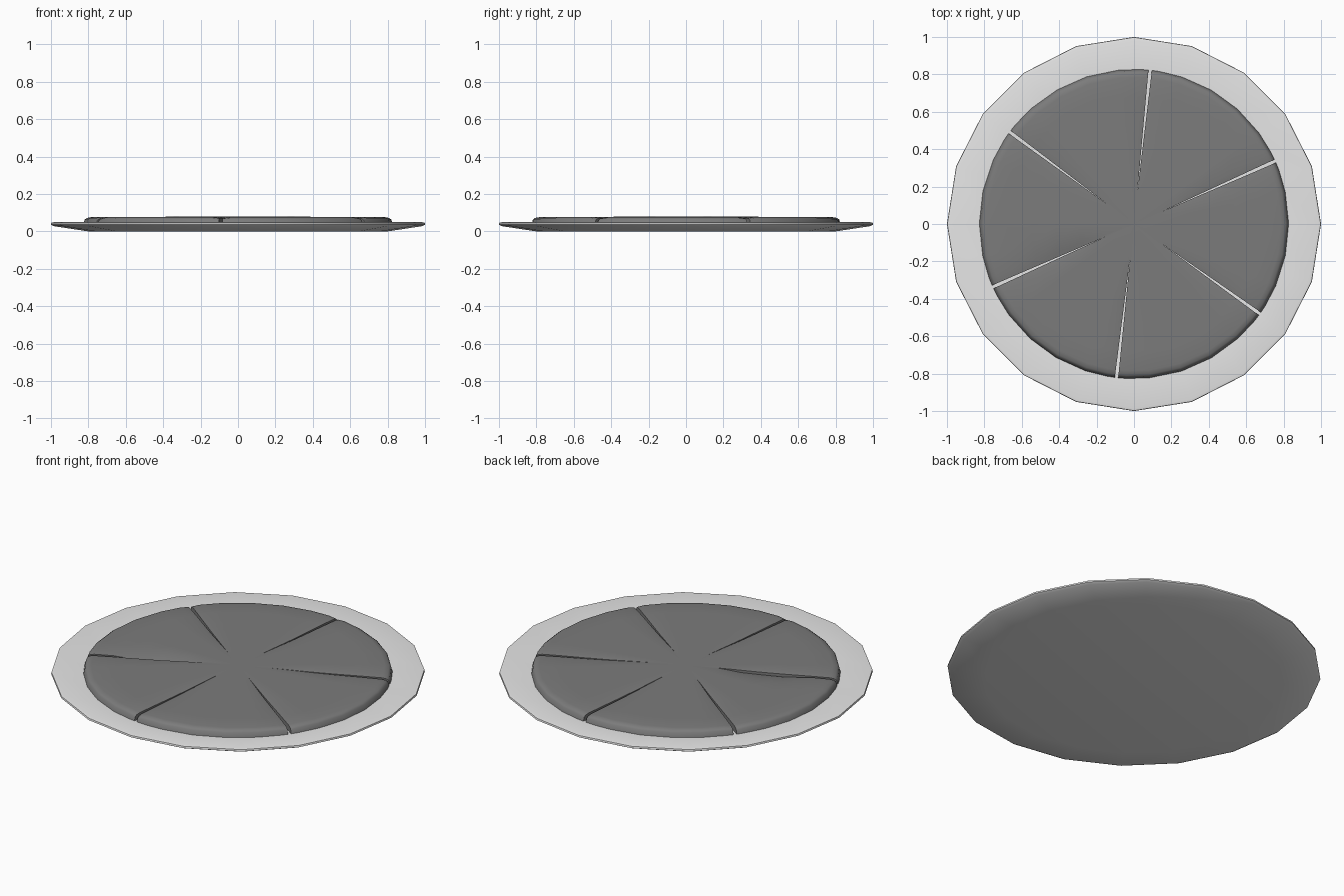
import bpy, bmesh
from math import radians, sin, cos

cube = bpy.data.objects.get("Cube")
if cube:
    bpy.data.objects.remove(cube)


def material(name, value):
    m = bpy.data.materials.new(name)
    m.use_nodes = True
    m.diffuse_color = (value, value, value, 1)
    m.node_tree.nodes["Principled BSDF"].inputs["Base Color"].default_value = (value, value, value, 1)
    return m


def finish(bm, name, mat, angle):
    mesh = bpy.data.meshes.new(name)
    bm.to_mesh(mesh)
    bm.free()
    ob = bpy.data.objects.new(name, mesh)
    bpy.context.collection.objects.link(ob)
    mesh.materials.append(mat)
    bpy.ops.object.select_all(action='DESELECT')
    ob.select_set(True)
    bpy.context.view_layer.objects.active = ob
    bpy.ops.object.shade_smooth_by_angle(angle=radians(angle))
    return ob


def polar(r, a, z):
    return (r * cos(a), r * sin(a), z)


# Shallow twenty-sided plate, revolved from its profile
SIDES = 20
profile = [(0.8, 0), (0.985, 0.028), (1, 0.036), (0.998, 0.046), (0.985, 0.049), (0.8, 0.034)]
bm = bmesh.new()
rings = [[bm.verts.new(polar(r, radians(360 / SIDES * i), z)) for i in range(SIDES)] for r, z in profile]
for low, high in zip(rings, rings[1:]):
    for i in range(SIDES):
        j = (i + 1) % SIDES
        bm.faces.new((low[i], low[j], high[j], high[i]))
bm.faces.new(rings[0][::-1])
bm.faces.new(rings[-1])
finish(bm, "plate", material("off white", 0.8), 50)

# Round flat pie: six joined slices with a tapering slot between each pair
SLICES, STEPS, SLOT_START = 6, 5, 0.17
FLOOR = 0.036
outline = [(0.17, 0.079), (0.3, 0.079), (0.42, 0.078), (0.55, 0.077), (0.68, 0.077),
           (0.785, 0.076), (0.808, 0.072), (0.82, 0.063), (0.827, FLOOR)]
slot_angles = [24, 84, 143.5, 204, 263.5, 324.5, 384]
bm = bmesh.new()
centre = bm.verts.new((0, 0, 0.08))
for k in range(SLICES):
    a0, a1 = radians(slot_angles[k]), radians(slot_angles[k + 1])
    fractions = [0, 0.06] + [i / STEPS for i in range(1, STEPS)] + [0.94, 1]
    grid = []
    for r, z in outline:
        opening = 0.009 * (r - SLOT_START) / (0.82 - SLOT_START)
        row = []
        for f in fractions:
            edge = (f == 0) - (f == 1)
            angle = a0 + (a1 - a0) * f + edge * opening / r
            # Rounded shoulders at the slots, and one hollow beside a slot
            drop = 0.005 * abs(edge) * min(1, opening / 0.003)
            if k == 2 and f > 0.9 and 0.25 < r < 0.6:
                drop += 0.012
            row.append(bm.verts.new(polar(r, angle, max(FLOOR, z - drop))))
        grid.append(row)
    for inner, outer in zip(grid, grid[1:]):
        for i in range(len(inner) - 1):
            bm.faces.new((inner[i], outer[i], outer[i + 1], inner[i + 1]))
    for a, b in zip(grid[0], grid[0][1:]):
        bm.faces.new((centre, a, b))
    # Slot walls
    for col, flip in ((0, False), (-1, True)):
        top = [row[col] for row in grid]
        foot = [bm.verts.new((v.co.x, v.co.y, FLOOR)) for v in top]
        for i in range(len(top) - 1):
            quad = (top[i], foot[i], foot[i + 1], top[i + 1])
            bm.faces.new(quad[::-1] if flip else quad)
bmesh.ops.remove_doubles(bm, verts=bm.verts, dist=0.0005)
finish(bm, "sliced_pie", material("mid grey", 0.2), 50)
